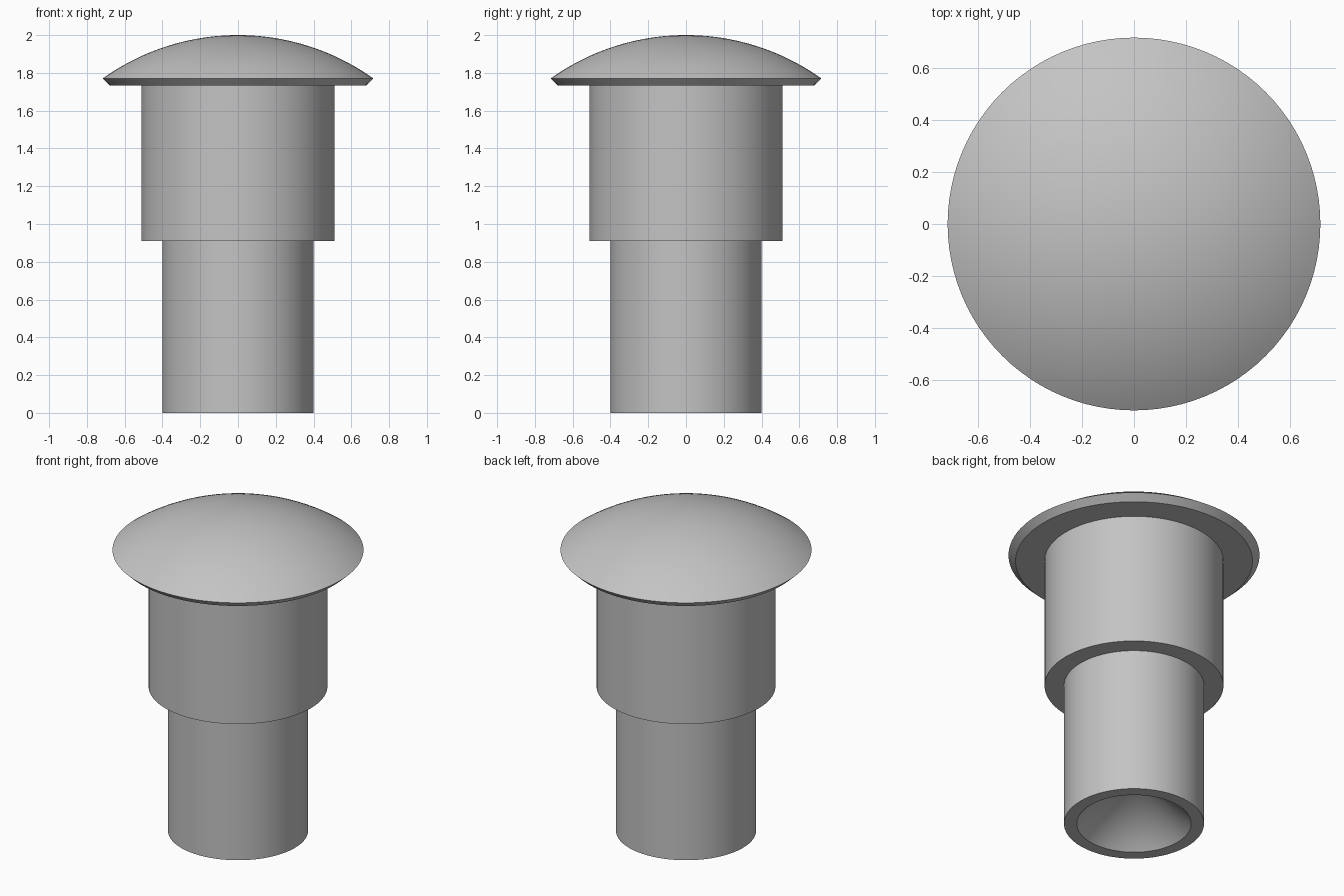
import bpy, bmesh, math

if "Cube" in bpy.data.objects:
    bpy.data.objects.remove(bpy.data.objects["Cube"])

SEGMENTS = 96

# Single plain metal colour
metal = bpy.data.materials.new("grey metal")
metal.diffuse_color = (0.55, 0.55, 0.55, 1.0)
metal.use_nodes = True
metal.node_tree.nodes["Principled BSDF"].inputs["Base Color"].default_value = metal.diffuse_color


def lathe(name, profile):
    """Spin an (r, z) profile, listed from top to bottom, around z."""
    bm = bmesh.new()
    rings = []
    for r, z in profile:
        if r == 0:
            rings.append([bm.verts.new((0, 0, z))] * SEGMENTS)
        else:
            rings.append([bm.verts.new((r * math.cos(math.tau * i / SEGMENTS),
                                        r * math.sin(math.tau * i / SEGMENTS), z))
                          for i in range(SEGMENTS)])
    for a, b in zip(rings, rings[1:]):
        for i in range(SEGMENTS):
            j = (i + 1) % SEGMENTS
            # dict.fromkeys merges the repeated vertex at a pole
            bm.faces.new(list(dict.fromkeys((a[i], b[i], b[j], a[j]))))
    mesh = bpy.data.meshes.new(name)
    bm.to_mesh(mesh)
    bm.free()
    mesh.materials.append(metal)
    obj = bpy.data.objects.new(name, mesh)
    bpy.context.collection.objects.link(obj)
    bpy.ops.object.select_all(action='DESELECT')
    obj.select_set(True)
    bpy.context.view_layer.objects.active = obj
    bpy.ops.object.shade_smooth_by_angle(angle=math.radians(30))
    return obj


# Domed cap: spherical arc, bevelled rim, flat underside
RIM_R, RIM_Z, TOP = 0.717, 1.77, 2.0
sag = TOP - RIM_Z
radius = (RIM_R ** 2 + sag ** 2) / (2 * sag)
sweep = math.asin(RIM_R / radius)
STEPS = 20
dome = [(radius * math.sin(sweep * k / STEPS),
         TOP - radius + radius * math.cos(sweep * k / STEPS)) for k in range(STEPS + 1)]
lathe("domed_cap", dome + [(0.677, 1.732), (0.511, 1.732)])

# Wide collar with a flat step down to the stem
lathe("collar", [(0.511, 1.732), (0.511, 0.91), (0.40, 0.91)])

# Stem with a conical recess in its lower end
lathe("stem", [(0.40, 0.91), (0.40, 0.0), (0.327, 0.0), (0.0, 0.33)])
